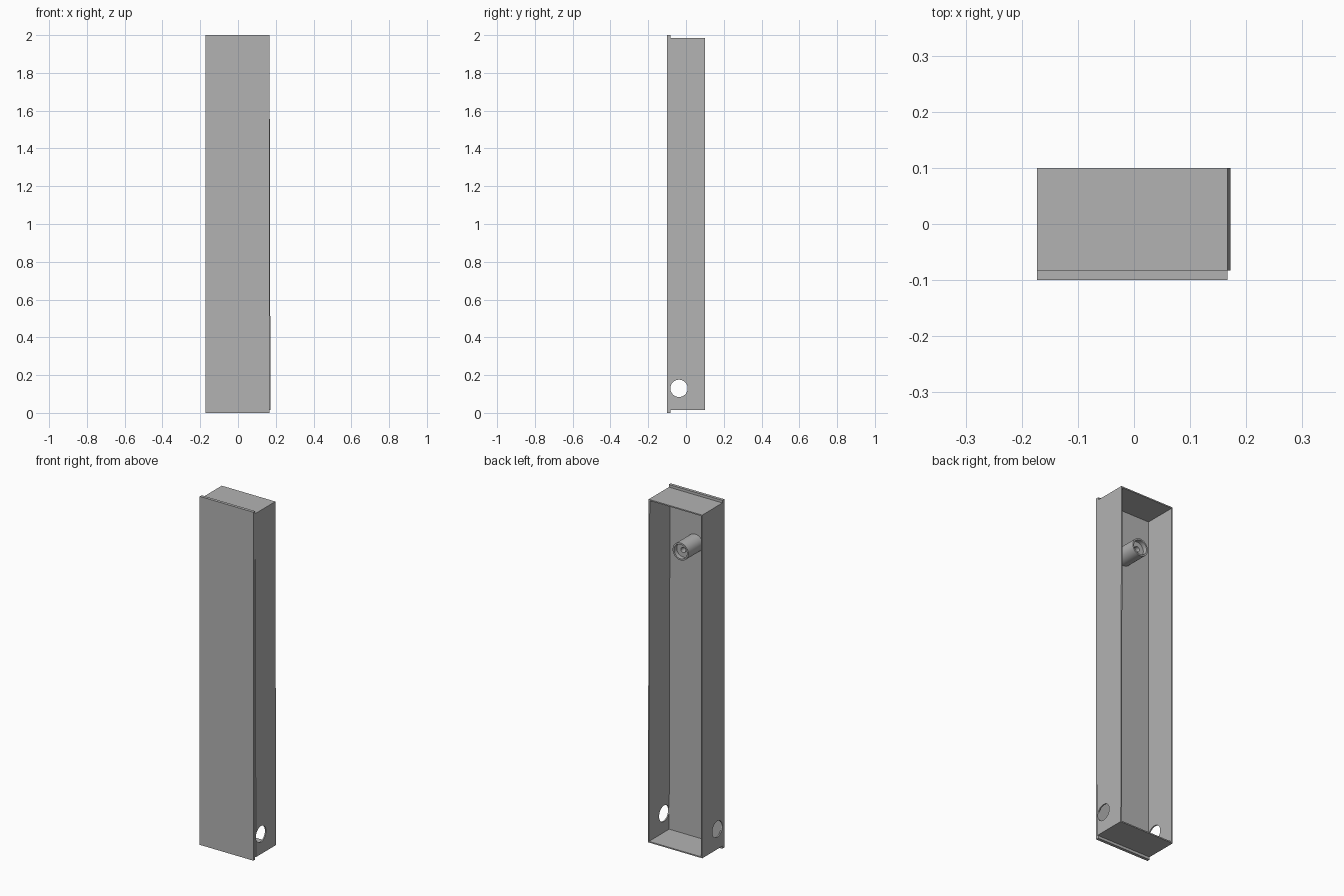
import bpy, bmesh
from math import cos, sin, pi

cube = bpy.data.objects.get("Cube")
if cube:
    bpy.data.objects.remove(cube)

grey = bpy.data.materials.new("plain grey")
grey.use_nodes = True
colour = (0.45, 0.45, 0.45, 1)
grey.diffuse_color = colour
grey.node_tree.nodes["Principled BSDF"].inputs["Base Color"].default_value = colour

FRONT, PLATE, BACK = -0.1, -0.083, 0.1
WALL = 0.007


def finish(name, bm):
    bmesh.ops.recalc_face_normals(bm, faces=bm.faces)
    mesh = bpy.data.meshes.new(name)
    bm.to_mesh(mesh)
    bm.free()
    mesh.materials.append(grey)
    obj = bpy.data.objects.new(name, mesh)
    bpy.context.collection.objects.link(obj)
    return obj


def ring(name, outer, inner, y0, y1):
    """Closed hollow section in the xz plane, extruded along y."""
    bm = bmesh.new()
    loops = [[bm.verts.new((x, y, z)) for x, z in pts]
             for pts, y in ((outer, y0), (outer, y1), (inner, y1), (inner, y0))]
    n = len(outer)
    for k in range(4):
        a, b = loops[k], loops[(k + 1) % 4]
        for i in range(n):
            j = (i + 1) % n
            bm.faces.new((a[i], a[j], b[j], b[i]))
    return finish(name, bm)


def circle(r, x, z, n=32):
    return [(x + r * cos(2 * pi * i / n), z + r * sin(2 * pi * i / n)) for i in range(n)]


def smooth(obj):
    bpy.ops.object.select_all(action='DESELECT')
    obj.select_set(True)
    bpy.context.view_layer.objects.active = obj
    bpy.ops.object.shade_smooth_by_angle()


# Front plate, standing proud of the walls at top and bottom
bm = bmesh.new()
bmesh.ops.create_cube(bm, size=1)
for v in bm.verts:
    v.co = (0.167 if v.co.x > 0 else -0.173,
            PLATE if v.co.y > 0 else FRONT,
            2 if v.co.z > 0 else 0)
finish("front_plate", bm)

# Wall frame, its right side leaning slightly outwards towards the bottom
low, high = 0.015, 1.985
outer = [(-0.173, low), (0.172, low), (0.167, high), (-0.173, high)]
inner = [(-0.173 + WALL, low + WALL), (0.172 - WALL, low + WALL),
         (0.167 - WALL, high - WALL), (-0.173 + WALL, high - WALL)]
frame = ring("wall_frame", outer, inner, PLATE, BACK)

# Round hole through both side walls
bm = bmesh.new()
bmesh.ops.create_cone(bm, cap_ends=True, segments=32, radius1=0.046, radius2=0.046, depth=1)
for v in bm.verts:
    v.co = (v.co.z, v.co.y - 0.037, v.co.x + 0.13)
cutter = finish("hole_cutter", bm)
cutter.hide_render = True
cut = frame.modifiers.new("side_holes", 'BOOLEAN')
cut.operation, cut.object, cut.solver = 'DIFFERENCE', cutter, 'EXACT'
bpy.context.view_layer.objects.active = frame
bpy.ops.object.modifier_apply(modifier=cut.name)
bpy.data.objects.remove(cutter)
smooth(frame)

# Hollow mounting post inside, with a drilled floor
BOSS_X, BOSS_Z = 0.0, 1.71
smooth(ring("post_tube", circle(0.05, BOSS_X, BOSS_Z), circle(0.041, BOSS_X, BOSS_Z),
            PLATE, 0.05))
smooth(ring("post_floor", circle(0.041, BOSS_X, BOSS_Z), circle(0.015, BOSS_X, BOSS_Z),
            PLATE, 0.025))
